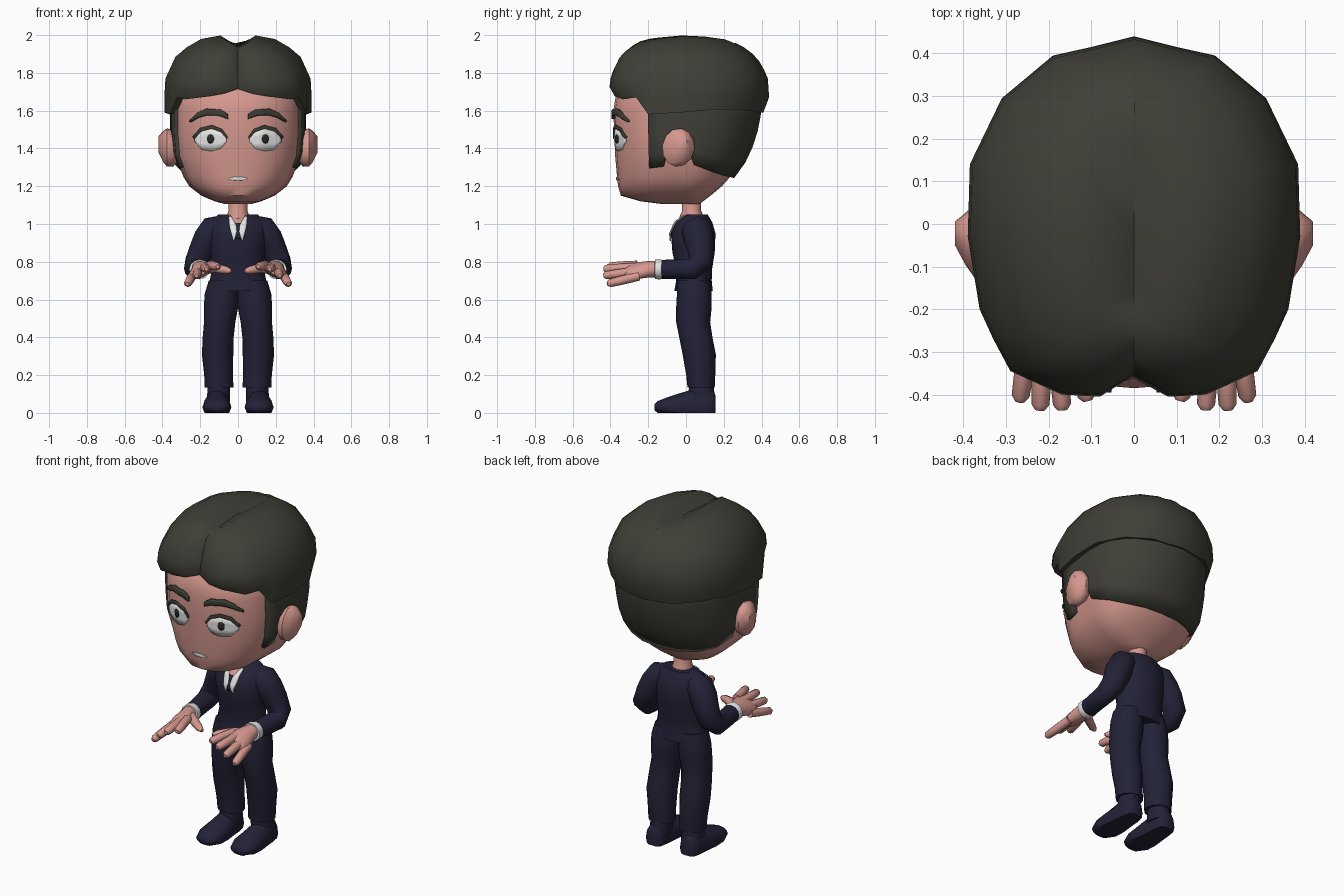
import bpy, bmesh, math
from mathutils import Vector

if "Cube" in bpy.data.objects:
    bpy.data.objects.remove(bpy.data.objects["Cube"])


def material(name, *rgb):
    m = bpy.data.materials.new(name)
    m.use_nodes = True
    m.diffuse_color = (*rgb, 1)
    bsdf = next(n for n in m.node_tree.nodes if n.type == 'BSDF_PRINCIPLED')
    bsdf.inputs["Base Color"].default_value = (*rgb, 1)
    return m


SKIN = material("skin", .67, .315, .275)
HAIR = material("dark hair", .05, .049, .038)
SUIT = material("navy cloth", .016, .016, .039)
WHITE = material("white", .8, .8, .8)
IRIS = material("iris", .025, .024, .02)
SIDES = (("left_", 1), ("right_", -1))


def finish(name, bm, mat, angle=50, solid=0):
    bmesh.ops.remove_doubles(bm, verts=bm.verts, dist=1e-4)
    bmesh.ops.recalc_face_normals(bm, faces=bm.faces)
    me = bpy.data.meshes.new(name)
    bm.to_mesh(me)
    bm.free()
    ob = bpy.data.objects.new(name, me)
    bpy.context.collection.objects.link(ob)
    me.materials.append(mat)
    bpy.ops.object.select_all(action='DESELECT')
    ob.select_set(True)
    bpy.context.view_layer.objects.active = ob
    bpy.ops.object.shade_smooth_by_angle(angle=math.radians(angle))
    if solid:
        mod = ob.modifiers.new("thickness", 'SOLIDIFY')
        mod.thickness, mod.offset = solid, 0
    return ob


def loft(name, rings, mat, closed=True, caps=(True, True), **kw):
    bm = bmesh.new()
    vs = [[bm.verts.new(p) for p in ring] for ring in rings]
    n = len(vs[0])
    for a, b in zip(vs, vs[1:]):
        for i in range(n if closed else n - 1):
            j = (i + 1) % n
            bm.faces.new((a[i], a[j], b[j], b[i]))
    for use, ring in zip(caps, (vs[0], vs[-1])):
        if use and closed:
            bm.faces.new(ring)
    return finish(name, bm, mat, **kw)


def tube(name, pts, mat, m=1, side=(1, 0, 0), n=12, axis=None):
    """Ellipses along a path of (x, y, z, radius_a, radius_b), flat at the ground."""
    cs = [Vector(p[:3]) for p in pts]
    rings = []
    for k, p in enumerate(pts):
        t = Vector(axis) if axis else (cs[min(k + 1, len(cs) - 1)] - cs[max(k - 1, 0)])
        t.normalize()
        a = Vector(side)
        a = (a - t * a.dot(t)).normalized()
        b = t.cross(a)
        ring = []
        for i in range(n):
            u = math.tau * i / n
            v = cs[k] + a * (p[3] * math.cos(u)) + b * (p[4] * math.sin(u))
            ring.append((v.x * m, v.y, max(v.z, 0)))
        rings.append(ring)
    return loft(name, rings, mat)


def interp(rows, t):
    for a, b in zip(rows, rows[1:]):
        if t <= b[0]:
            f = max(0, (t - a[0]) / (b[0] - a[0]))
            return [p + (q - p) * f for p, q in zip(a[1:], b[1:])]
    return list(rows[-1][1:])


def plate(name, pairs, surface, mat, off=.006, m=1, solid=.006):
    """Thin plate laid on a surface, spanned between pairs of (x, z) points."""
    rows, steps = [], 4
    for k in range((len(pairs) - 1) * steps + 1):
        i = min(k // steps, len(pairs) - 2)
        f = k / steps - i
        p, q = [Vector(a).lerp(Vector(b), f) for a, b in zip(pairs[i], pairs[i + 1])]
        row = [p.lerp(q, j / 3) for j in range(4)]
        rows.append([(v.x * m, surface(v.x, v.y) - off, v.y) for v in row])
    return loft(name, rows, mat, closed=False, solid=solid)


# Head: one half outline scaled by height
HEAD = [(0, -.385), (.12, -.375), (.22, -.33), (.285, -.26), (.318, -.2), (.328, -.12),
        (.332, -.09), (.338, 0), (.34, .05), (.317, .18), (.24, .275), (.13, .34), (0, .36)]
LEVELS = [(1.105, .2, -.12, .07), (1.12, .36, -.24, .09), (1.15, .57, -.345, .13),
          (1.2, .76, -.36, .19), (1.25, .85, -.365, .235), (1.36, .97, -.375, .315),
          (1.48, 1, -.38, .357), (1.6, 1, -.385, .38), (1.69, .97, -.37, .375),
          (1.75, .86, -.31, .34)]


def head_point(i, z, m=1):
    x, y = HEAD[i]
    sx, front, back = interp(LEVELS, z)
    return (m * x * sx, y * (front / -.385 if y < 0 else back / .36), z)


def face_y(x, z):
    sx, front, _ = interp(LEVELS, z)
    return interp(HEAD, abs(x) / sx)[0] * front / -.385


LAST = len(HEAD) - 1
AROUND = [(i, 1) for i in range(LAST + 1)] + [(i, -1) for i in range(LAST - 1, 0, -1)]
loft("head", [[head_point(i, l[0], m) for i, m in AROUND] for l in LEVELS], SKIN)

# Lower hair: sideburns, notch over the ears, nape
BOTTOM = {4: 1.30, 5: 1.31, 6: 1.44, 7: 1.44, 8: 1.32, 9: 1.285, 10: 1.265, 11: 1.258, 12: 1.255}
band = [(i, 1) for i in range(4, LAST + 1)] + [(i, -1) for i in range(LAST - 1, 3, -1)]
loft("lower_hair", [[head_point(i, BOTTOM[i] + (1.66 - BOTTOM[i]) * k / 5, m) for i, m in band]
                    for k in range(6)], HAIR, closed=False, solid=.04)

# Upper hair: two lobes with a centre parting; (x, y, lower edge, lower scale)
CAP = [(0, -.355, 1.715, 1.02), (.08, -.405, 1.69, .95), (.17, -.4, 1.675, .94),
       (.29, -.345, 1.66, .96), (.33, -.27, 1.67, .98), (.362, -.2, 1.58, 1),
       (.39, -.03, 1.59, 1), (.385, .14, 1.605, .98), (.31, .295, 1.605, .955),
       (.19, .395, 1.595, .95), (.1, .415, 1.59, .945), (0, .44, 1.59, .93)]
DOME = [(0, 2), (.25, 1.998), (.5, 1.98), (.7, 1.935), (.85, 1.885), (1, 1.77)]
FRONT_SPINE = {-.355: -.335, -.405: -.3}
cap_loop = [(p, 1) for p in CAP] + [(p, -1) for p in CAP[-2:0:-1]]


def dome_point(p, m, s):
    x, y = p[:2]
    c = FRONT_SPINE.get(y, .6 * y)
    px, py = x * s, c + (y - c) * s
    z = interp(DOME, math.hypot(px, py) / math.hypot(x, y))[0]
    if px < 1e-4:
        z -= .06 * max(0, min(1, (.264 - py) / .15, (py + .355) / .2))
    return (m * px, py, z)


rings = [[(m * p[0] * .8, p[1] * .8, p[2] + .01) for p, m in cap_loop],
         [(m * p[0] * p[3], p[1] * p[3], p[2]) for p, m in cap_loop],
         [(m * p[0], p[1], 1.77 + (p[2] - 1.77) * .55) for p, m in cap_loop],
         [(m * p[0] * .985, p[1] * .985, 1.77) for p, m in cap_loop]]
rings += [[dome_point(p, m, s) for p, m in cap_loop] for s in (.85, .7, .5, .24, 0)]
loft("upper_hair", rings, HAIR, caps=(False, False), angle=52)

# Face details
for side, m in SIDES:
    plate(side + "eye_white", [((.062, 1.435), (.062, 1.455)), ((.09, 1.40), (.085, 1.49)),
          ((.14, 1.386), (.14, 1.51)), ((.19, 1.393), (.195, 1.495)),
          ((.228, 1.435), (.228, 1.46))], face_y, WHITE, off=.004, m=m)
    plate(side + "iris", [((.145 + .018 * math.cos(a), 1.45 - .024 * math.sin(a)),
          (.145 + .018 * math.cos(a), 1.45 + .024 * math.sin(a)))
          for a in (math.pi * k / 6 for k in range(7))], face_y, IRIS, off=.008, m=m)
    plate(side + "eyelid", [((.058, 1.45), (.056, 1.462)), ((.09, 1.487), (.085, 1.503)),
          ((.14, 1.505), (.14, 1.523)), ((.195, 1.49), (.2, 1.508)),
          ((.23, 1.452), (.238, 1.462))], face_y, HAIR, off=.008, m=m, solid=.009)
    plate(side + "eyebrow", [((.052, 1.555), (.055, 1.582)), ((.10, 1.573), (.09, 1.605)),
          ((.16, 1.576), (.165, 1.61)), ((.21, 1.563), (.215, 1.588)),
          ((.25, 1.54), (.25, 1.55))], face_y, HAIR, off=.008, m=m, solid=.016)
    tube(side + "ear", [(.31, -.04, 1.40, .05, .06), (.345, -.04, 1.40, .08, .098),
         (.375, -.04, 1.405, .086, .103), (.395, -.035, 1.41, .062, .085),
         (.42, -.022, 1.42, .028, .045)], SKIN, m, side=(0, 1, -.15), axis=(1, 0, 0))
plate("teeth", [((x, 1.24 - h), (x, 1.24 + h)) for x, h in
                ((-.047, .003), (-.02, .009), (.02, .009), (.047, .003))],
      face_y, WHITE, off=.003)

# Neck and jacket body
UP = (0, 0, 1)
tube("neck", [(0, .035, .97, .075, .075), (0, .03, 1.03, .065, .068),
              (0, .03, 1.07, .05, .05), (0, .03, 1.15, .05, .05)], SKIN, axis=UP)
TORSO = [(.645, .165, .04, .102), (.7, .15, .042, .094), (.76, .138, .043, .095),
         (.85, .145, .04, .112), (.95, .16, .038, .118), (1.01, .15, .043, .096),
         (1.05, .105, .055, .06)]
tube("jacket", [(0, y, z, rx, ry) for z, rx, y, ry in TORSO], SUIT, n=20, axis=UP)


def chest_y(x, z):
    rx, y, ry = interp(TORSO, z)
    return y - ry * math.sqrt(max(0, 1 - (x / rx) ** 2))


plate("neckline", [((-.045, 1.046), (.045, 1.046)), ((-.012, .995), (.012, .995))],
      chest_y, SKIN, off=.003)
plate("tie", [((-.016, 1.005), (.016, 1.005)), ((-.009, .975), (.009, .975)),
              ((-.016, .92), (.016, .92))], chest_y, SUIT, off=.004)

for side, m in SIDES:
    plate(side + "collar", [((.036, 1.04), (.05, 1.04)), ((.01, .995), (.045, .985)),
          ((.006, .96), (.036, .95)), ((.02, .91), (.024, .91))],
          chest_y, WHITE, off=.007, m=m)
    # Arms and hands held forward, palms down
    tube(side + "sleeve", [(.085, .05, .985, .06, .065), (.13, .056, .972, .075, .08),
         (.16, .066, .925, .075, .078), (.186, .077, .87, .07, .073),
         (.217, .078, .80, .064, .064), (.23, .035, .763, .056, .056),
         (.217, -.06, .76, .052, .052), (.205, -.135, .76, .052, .05)], SUIT, m)
    tube(side + "cuff", [(.206, -.12, .76, .047, .046), (.205, -.135, .76, .055, .053),
         (.203, -.165, .76, .055, .052), (.203, -.166, .76, .04, .036)],
         WHITE, m, axis=(0, 1, 0))
    tube(side + "palm", [(.205, -.15, .762, .04, .044), (.2, -.2, .76, .05, .042),
         (.197, -.265, .752, .068, .036), (.195, -.3, .75, .066, .028),
         (.194, -.32, .75, .055, .018)], SKIN, m, side=(1, 0, -.5))
    for name, base, tip in (("index", (.148, -.26, .782), (.108, -.415, .775)),
                            ("middle", (.18, -.27, .77), (.168, -.437, .762)),
                            ("ring", (.213, -.27, .748), (.22, -.437, .727)),
                            ("little", (.243, -.25, .724), (.268, -.417, .683))):
        b, t = Vector(base), Vector(tip)
        tube(side + name + "_finger", [(*b.lerp(t, f), r, r) for f, r in
             ((0, .024), (.5, .024), (.92, .021), (1, .011))], SKIN, m, n=8)
    tube(side + "thumb", [(.175, -.19, .762, .026, .03), (.125, -.235, .768, .026, .026),
         (.06, -.275, .755, .021, .02), (.036, -.285, .75, .01, .01)],
         SKIN, m, side=(0, 1, 0), n=8)
    # Trousers (meeting at the crotch) and shoes
    tube(side + "trouser_leg", [(.08, .04, .7, .075, .085), (.086, .044, .63, .09, .092),
         (.09, .042, .56, .091, .094), (.097, .038, .48, .083, .09),
         (.105, .052, .4, .082, .088), (.108, .07, .31, .083, .088),
         (.103, .078, .2, .076, .077), (.1, .08, .135, .076, .072)], SUIT, m, axis=UP)
    tube(side + "shoe", [(.112, y, .03, w, top - .03) for y, w, top in
         ((-.168, .03, .045), (-.15, .058, .062), (-.1, .077, .082), (-.03, .075, .105),
          (.04, .066, .125), (.1, .06, .135), (.145, .05, .12), (.157, .03, .09))],
         SUIT, m, axis=(0, 1, 0))
    tube(side + "shoe_ankle", [(.105, .083, .06, .062, .072), (.102, .082, .11, .06, .068),
         (.1, .08, .16, .058, .064)], SUIT, m, axis=UP)
